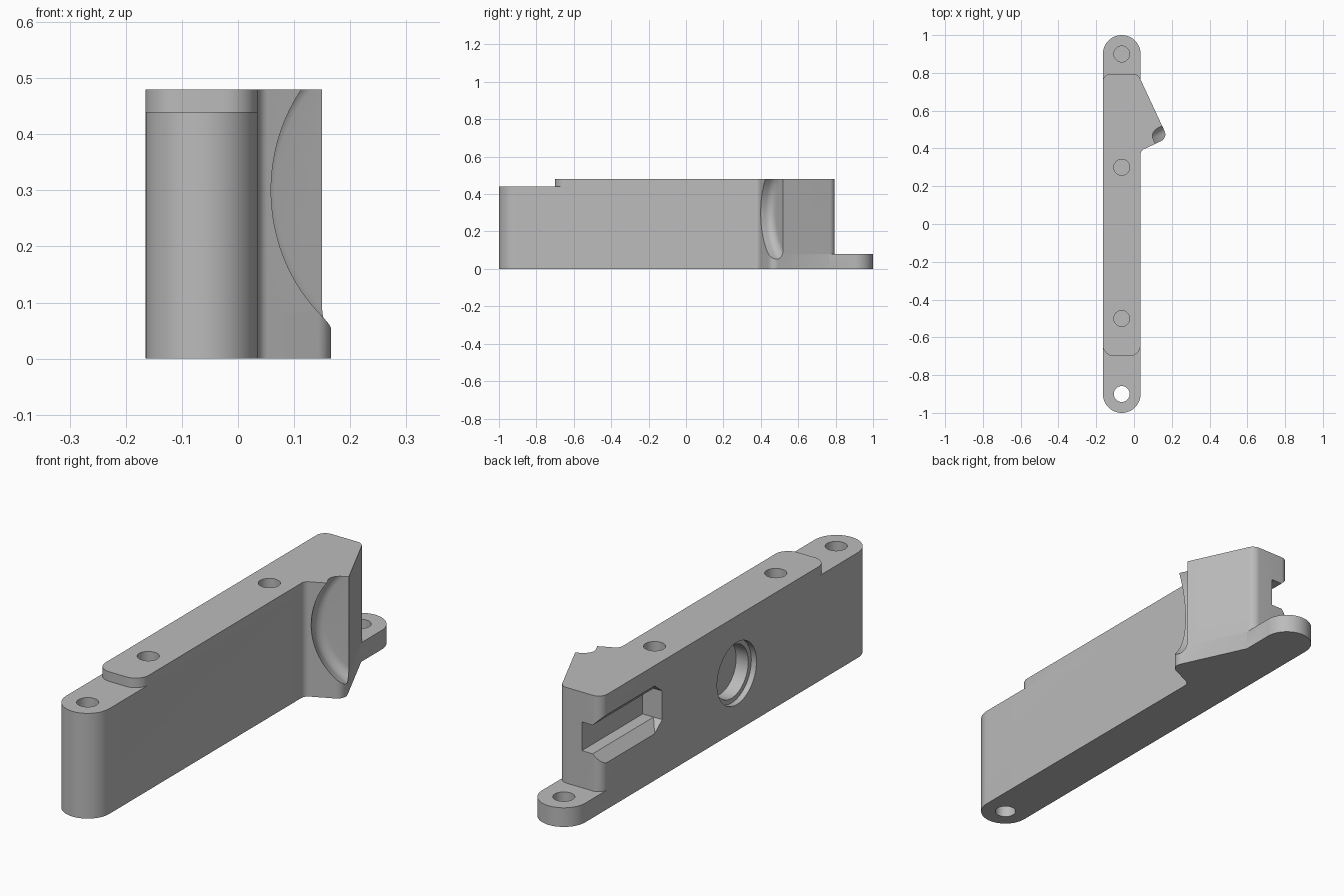
import bpy, bmesh, math
from mathutils import Vector

cube = bpy.data.objects.get("Cube")
if cube:
    bpy.data.objects.remove(cube, do_unlink=True)

grey = bpy.data.materials.new("plain_grey")
grey.use_nodes = True
grey.diffuse_color = (0.5, 0.5, 0.5, 1)
grey.node_tree.nodes["Principled BSDF"].inputs["Base Color"].default_value = (0.5, 0.5, 0.5, 1)


def finish(bm, name):
    """Turn a bmesh into a linked object with outward normals."""
    bmesh.ops.remove_doubles(bm, verts=bm.verts, dist=1e-5)
    bmesh.ops.recalc_face_normals(bm, faces=bm.faces)
    mesh = bpy.data.meshes.new(name)
    bm.to_mesh(mesh)
    bm.free()
    mesh.materials.append(grey)
    obj = bpy.data.objects.new(name, mesh)
    bpy.context.collection.objects.link(obj)
    return obj


def rounded(corners, steps=12):
    """Outline from (x, y, radius) corners."""
    out = []
    for i, (x, y, r) in enumerate(corners):
        p = Vector((x, y))
        if r == 0:
            out.append(p)
            continue
        u = (Vector(corners[i - 1][:2]) - p).normalized()
        v = (Vector(corners[(i + 1) % len(corners)][:2]) - p).normalized()
        half = u.angle(v) / 2
        centre = p + (u + v).normalized() * r / math.sin(half)
        a = p + u * r / math.tan(half) - centre
        b = p + v * r / math.tan(half) - centre
        sweep = math.pi - 2 * half
        for k in range(steps + 1):
            t = k / steps
            out.append(centre + (a * math.sin((1 - t) * sweep) + b * math.sin(t * sweep)) / math.sin(sweep))
    return [p for i, p in enumerate(out) if (p - out[i - 1]).length > 1e-4]


def prism(name, outline, z0, z1):
    bm = bmesh.new()
    face = bm.faces.new([bm.verts.new((p.x, p.y, z0)) for p in outline])
    top = bmesh.ops.extrude_face_region(bm, geom=[face])["geom"]
    bmesh.ops.translate(bm, vec=(0, 0, z1 - z0), verts=[g for g in top if isinstance(g, bmesh.types.BMVert)])
    return finish(bm, name)


def lathe(name, profile, base, axis, segments=64):
    """Spin (radius, distance along axis) points about the axis."""
    bm = bmesh.new()
    verts = [bm.verts.new((r, 0, h)) for r, h in profile]
    edges = [bm.edges.new(pair) for pair in zip(verts, verts[1:])]
    bmesh.ops.spin(bm, geom=verts + edges, cent=(0, 0, 0), axis=(0, 0, 1),
                   angle=math.tau, steps=segments, use_duplicate=False)
    bm.transform(Vector(axis).to_track_quat('Z', 'Y').to_matrix().to_4x4())
    bmesh.ops.translate(bm, vec=base, verts=bm.verts)
    return finish(bm, name)


def hull(name, points):
    bm = bmesh.new()
    for p in points:
        bm.verts.new(p)
    bmesh.ops.convex_hull(bm, input=bm.verts)
    return finish(bm, name)


def combine(target, tool, operation):
    mod = target.modifiers.new("combine", 'BOOLEAN')
    mod.operation, mod.solver, mod.object = operation, 'EXACT', tool
    tool.hide_render = True
    bpy.context.view_layer.objects.active = target
    bpy.ops.object.modifier_apply(modifier=mod.name)
    bpy.data.objects.remove(tool, do_unlink=True)


LEFT, RIGHT, MID = -0.165, 0.035, -0.065
wedge = [(RIGHT, 0.388, 0.03), (0.179, 0.4555, 0.04)]
round_front = [(LEFT, -1, 0.1), (RIGHT, -1, 0.1)]
stepped_front = [(LEFT, -0.7, 0.06), (RIGHT, -0.7, 0.06)]
round_back = [(RIGHT, 0.764, 0), (RIGHT, 1, 0.1), (LEFT, 1, 0.1)]
square_back = [(0.0206, 0.795, 0.04), (LEFT, 0.795, 0.04)]

# Body in three levels: base with back tab, main block, raised top
body = prism("latch_body", rounded(round_front + wedge + round_back), 0, 0.08)
combine(body, prism("main_block", rounded(round_front + wedge + square_back), 0.08, 0.44), 'UNION')
combine(body, prism("raised_top", rounded(stepped_front + wedge + square_back), 0.44, 0.48), 'UNION')

# Vertical screw holes: only the front one goes through
for y, bottom in ((-0.9, -0.1), (-0.5, 0.28), (0.3, 0.28), (0.9, 0.02)):
    hole = lathe("hole", [(0, 0), (0.042, 0), (0.042, 1), (0, 1)], (MID, y, bottom), (0, 0, 1), 48)
    combine(body, hole, 'DIFFERENCE')

# Stepped round pocket in the flat side
pocket = lathe("pocket", [(0, -0.1), (0.13, -0.1), (0.13, 0.024), (0.11, 0.024), (0.11, 0.08), (0, 0.08)],
               (LEFT, -0.1, 0.24), (1, 0, 0))
combine(body, pocket, 'DIFFERENCE')

# Slot open to the back, with flared lips
low, high, start, end = 0.235, 0.355, 0.393, 0.95
slot = hull("slot", [(x, y, z) for x in (-0.3, -0.075) for y in (start, end) for z in (low, high)])
combine(body, slot, 'DIFFERENCE')
lips = [(-0.125, y, z) for y in (start, end) for z in (low, high)]
for x in (LEFT, -0.25):
    lips += [(x, start, low), (x, start, high)]
    lips += [(x, y, z) for y in (start + 0.05, end) for z in (low - 0.04, high + 0.04)]
combine(body, hull("slot_lips", lips), 'DIFFERENCE')

# Dished scoop in the wedge tip
along = Vector((0.906, 0.423, 0))
inward = Vector((-0.423, 0.906, 0))
R, DEPTH, FILLET = 0.30, 0.07, 0.04
dish = [(0, -0.15), (R, -0.15)]
for k in range(11):
    a = k / 10 * math.pi / 2
    dish.append((R - FILLET + FILLET * math.cos(a), DEPTH - FILLET + FILLET * math.sin(a)))
dish.append((0, DEPTH))
scoop = lathe("scoop", dish, Vector((0, 0.372, 0.3)) + along * 0.365, inward, 128)
combine(body, scoop, 'DIFFERENCE')

# Smooth curved walls, keep machined edges crisp
bpy.ops.object.select_all(action='DESELECT')
body.select_set(True)
bpy.context.view_layer.objects.active = body
bpy.ops.object.shade_smooth_by_angle(angle=math.radians(30))
